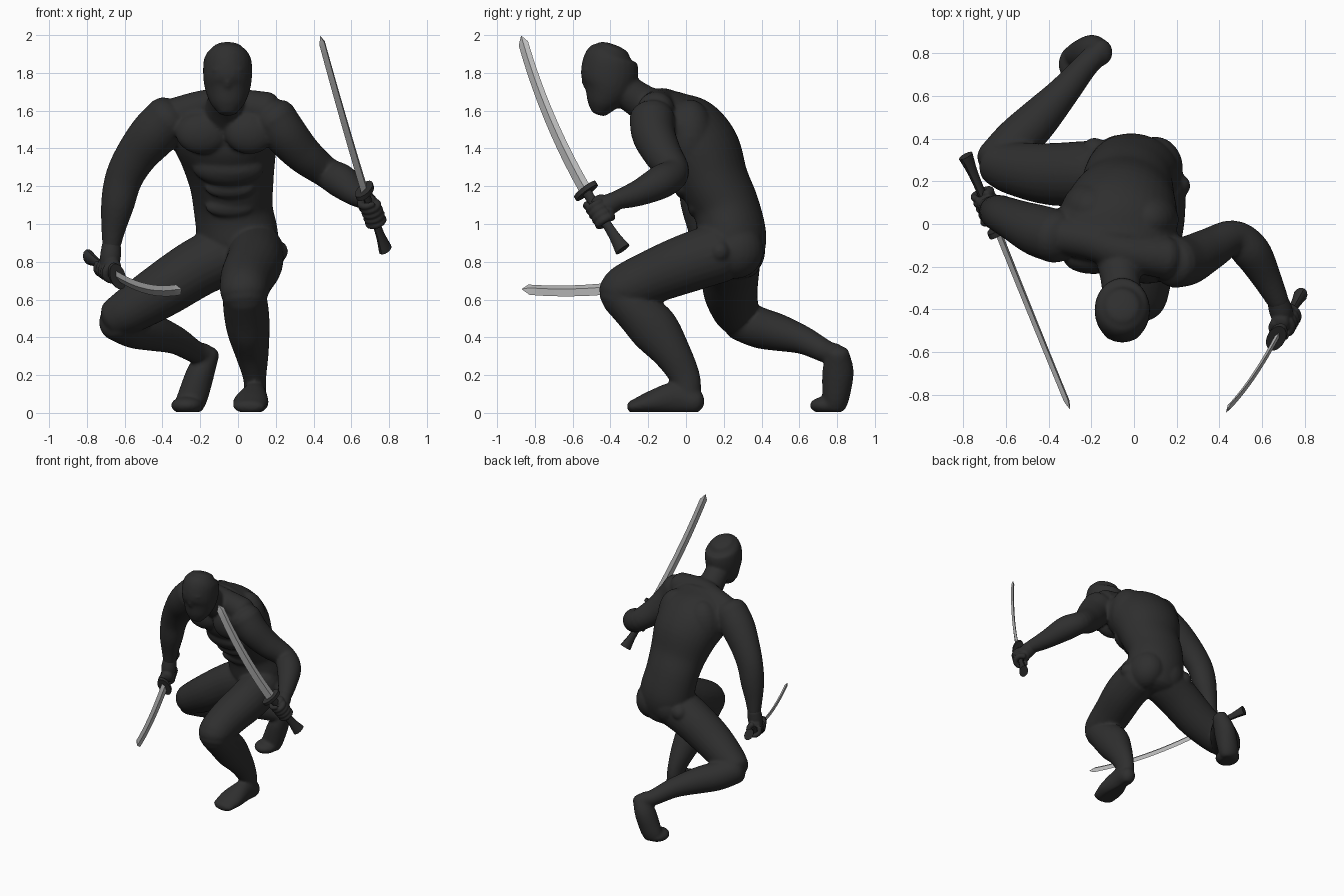
import bpy, bmesh, math
from mathutils import Vector, Matrix

if "Cube" in bpy.data.objects:
    bpy.data.objects.remove(bpy.data.objects["Cube"])

def material(name, c):
    m = bpy.data.materials.new(name)
    m.diffuse_color = (c, c, c, 1)
    m.use_nodes = True
    m.node_tree.nodes["Principled BSDF"].inputs["Base Color"].default_value = m.diffuse_color
    return m

BLACK = material("matte black", 0.028)
STEEL = material("blade steel", 0.5)

def spline(pts, n):
    """Catmull-Rom through points of any dimension."""
    p = [Vector(q) for q in pts]
    p = [2 * p[0] - p[1]] + p + [2 * p[-1] - p[-2]]
    out = []
    for i in range(1, len(p) - 2):
        a, b, c, d = p[i - 1:i + 3]
        for k in range(n):
            t = k / n
            out.append(0.5 * (2 * b + (c - a) * t + (2 * a - 5 * b + 4 * c - d) * t * t
                              + (3 * b - a - 3 * c + d) * t ** 3))
    return out + [p[-2]]

def loft(bm, rings):
    vs = [[bm.verts.new(q) for q in r] for r in rings]
    n = len(vs[0])
    for a, b in zip(vs, vs[1:]):
        for i in range(n):
            bm.faces.new((a[i], a[(i + 1) % n], b[(i + 1) % n], b[i]))
    bm.faces.new(vs[0][::-1])
    bm.faces.new(vs[-1])

def tube(bm, pts, side=(1, 0, 0), cap=0.7, sides=24, steps=5):
    """Rounded tube through (x, y, z, r) or (x, y, z, r_side, r_other)."""
    pts = [tuple(p) if len(p) == 5 else tuple(p) + (p[3],) for p in pts]
    s = spline(pts, steps)
    pos = [Vector(v[:3]) for v in s]
    rings = []

    def ring(c, t, rx, ry):
        u = Vector(side)
        u = (u - u.dot(t) * t).normalized()
        w = t.cross(u)
        return [c + u * rx * math.cos(a) + w * ry * math.sin(a)
                for a in (2 * math.pi * i / sides for i in range(sides))]

    for i, v in enumerate(s):
        t = (pos[min(i + 1, len(s) - 1)] - pos[max(i - 1, 0)]).normalized()
        end = -1 if i == 0 else 1 if i == len(s) - 1 else 0
        angs = [0] if not end or not cap else [0, 25, 45, 65, 80, 89]
        if end < 0:
            angs = angs[::-1]
        for a in map(math.radians, angs):
            off = t * end * min(v[3], v[4]) * cap * math.sin(a)
            rings.append(ring(pos[i] + off, t, v[3] * math.cos(a), v[4] * math.cos(a)))
    loft(bm, rings)

def ball(bm, c, r):
    r = (r, r, r) if isinstance(r, (int, float)) else r
    bmesh.ops.create_uvsphere(bm, u_segments=24, v_segments=14, radius=1,
                              matrix=Matrix.Translation(c) @ Matrix.Diagonal((*r, 1)))

def finish(bm, name, mat, voxel=0, smooth=0):
    bmesh.ops.recalc_face_normals(bm, faces=bm.faces)
    me = bpy.data.meshes.new(name)
    bm.to_mesh(me)
    bm.free()
    ob = bpy.data.objects.new(name, me)
    bpy.context.collection.objects.link(ob)
    me.materials.append(mat)
    bpy.ops.object.select_all(action='DESELECT')
    ob.select_set(True)
    bpy.context.view_layer.objects.active = ob
    if voxel:
        m = ob.modifiers.new("fuse", 'REMESH')
        m.mode, m.voxel_size = 'VOXEL', voxel
        m = ob.modifiers.new("soften", 'SMOOTH')
        m.factor, m.iterations = 0.5, smooth
        bpy.ops.object.convert(target='MESH')
        for v in ob.data.vertices:          # flat soles on the ground
            v.co.z = max(v.co.z, 0.004)
        bpy.ops.object.shade_smooth()
    else:
        bpy.ops.object.shade_smooth_by_angle(angle=math.radians(35))
    return ob

# ---- body: all muscles fused into one skin
b = bmesh.new()
tube(b, [(0.01, .24, .78, .19, .15), (0, .245, .92, .215, .18), (-.025, .215, 1.08, .21, .175),
         (-.035, .15, 1.22, .225, .185), (-.055, .075, 1.38, .26, .215), (-.08, -.02, 1.5, .285, .205),
         (-.085, -.11, 1.59, .25, .14)], side=(1, -.15, 0), cap=.5, sides=36)
for c, r in [((-.19, -.165, 1.48), (.14, .07, .11)), ((.06, -.21, 1.48), (.13, .07, .11)),  # chest
             ((.1, .26, .86), (.13, .15, .15)), ((-.06, .28, .86), (.14, .14, .15)),        # seat
             ((-.2, .07, 1.46), (.14, .13, .2)), ((.07, .02, 1.46), (.14, .13, .2)),        # back
             ((-.05, -.05, 1.3), (.19, .09, .1)),                                           # ribs
             ((.205, .18, .855), (.06, .055, .058)), ((-.185, .345, .85), .06)]:            # hip pads
    ball(b, c, r)
for z, y in ((1.29, -.1), (1.19, -.02), (1.09, .05)):                                       # stomach
    ball(b, (-.045, y, z), (.13, .04, .055))
# neck and sloping shoulders
tube(b, [(-.075, -.12, 1.57, .12), (-.065, -.24, 1.65, .095), (-.055, -.36, 1.73, .09)])
tube(b, [(-.36, -.05, 1.57, .09), (-.2, -.08, 1.615, .09), (-.07, -.13, 1.635, .085),
         (.06, -.15, 1.62, .09), (.15, -.16, 1.6, .1)], side=(0, 1, 0))
# head with brow and nose
tube(b, [(-.055, -.46, 1.59, .05, .045), (-.055, -.445, 1.64, .09, .085), (-.055, -.415, 1.72, .121, .133),
         (-.055, -.405, 1.80, .13, .152), (-.055, -.4, 1.88, .123, .138), (-.055, -.385, 1.925, .085, .09)],
     cap=.3)
ball(b, (-.055, -.53, 1.755), (.022, .022, .04))
ball(b, (-.055, -.515, 1.815), (.085, .04, .022))
# arms
tube(b, [(-.36, -.06, 1.56, .13, .125), (-.45, -.03, 1.47, .128, .12), (-.54, .01, 1.36, .112, .1),
         (-.605, .04, 1.24, .1, .088), (-.638, .055, 1.1, .088, .082), (-.66, .07, .97, .064, .06),
         (-.67, .08, .88, .048)])
tube(b, [(.19, -.18, 1.56, .12), (.255, -.17, 1.47, .115), (.35, -.12, 1.365, .1), (.465, -.065, 1.275, .083),
         (.55, -.13, 1.225, .09), (.62, -.25, 1.165, .07), (.68, -.37, 1.125, .05)], side=(0, 0, 1))
# planted leg
tube(b, [(.095, .18, .85, .15, .16), (.085, 0, .79, .15, .155), (.05, -.18, .72, .142), (.033, -.32, .655, .13),
         (.033, -.345, .61, .118)], side=(1, 0, 0))
tube(b, [(.033, -.345, .63, .115), (.043, -.26, .54, .12), (.055, -.165, .44, .113, .13),
         (.075, -.07, .31, .088, .1), (.088, -.005, .19, .062, .08), (.09, .01, .1, .058, .07)])
tube(b, [(.098, .04, .06, .058, .065), (.09, -.05, .08, .065, .085), (.07, -.17, .058, .093, .065),
         (.058, -.275, .034, .085, .037)], cap=1)
# kneeling leg
tube(b, [(-.07, .24, .84, .16), (-.22, .235, .765, .155), (-.4, .235, .65, .145), (-.56, .26, .55, .125),
         (-.64, .285, .505, .108)], side=(0, 1, 0))
tube(b, [(-.64, .29, .49, .108), (-.55, .39, .45, .108), (-.45, .49, .425, .098), (-.33, .62, .385, .075),
         (-.23, .74, .325, .06), (-.18, .79, .31, .058)], side=(0, 0, 1))
tube(b, [(-.15, .805, .315, .053, .06), (-.195, .805, .22, .073, .083), (-.235, .795, .1, .08, .074),
         (-.255, .79, .05, .078, .064)])
ball(b, (-.27, .75, .04), (.085, .095, .048))
finish(b, "body", BLACK, voxel=.011, smooth=4)

# ---- swords and the hands that grip them
def sword(label, guard, tip, pommel, bulge, edge, wrist, grip):
    guard, tip, pommel, bulge, edge, wrist = map(Vector, (guard, tip, pommel, bulge, edge, wrist))
    # curved blade with a diamond section
    b = bmesh.new()
    ctrl = (guard + tip) / 2 + bulge * 2
    rings = []
    for i in range(17):
        t = i / 15 * .955 if i < 16 else 1
        c = guard * (1 - t) ** 2 + ctrl * 2 * t * (1 - t) + tip * t * t
        d = ((ctrl - guard) * (1 - t) + (tip - ctrl) * t).normalized()
        w = (edge - edge.dot(d) * d).normalized()
        n = d.cross(w)
        h, k = (.036 - .006 * t, .011) if i < 16 else (.002, .001)
        rings.append([c + w * h, c + n * k - w * h * .2, c - w * h, c - n * k - w * h * .2])
    loft(b, rings)
    finish(b, label + "_blade", STEEL)
    # guard plate and flared handle
    ax = (pommel - guard).normalized()
    b = bmesh.new()
    g0, g1 = guard - ax * .013, guard + ax * .013
    tube(b, [(*g0, .075, .042), (*g1, .075, .042)], side=edge, cap=0, steps=1)
    h = [(*guard.lerp(pommel, t), r, r * .7) for t, r in ((0, .028), (.4, .026), (.75, .03), (1, .046))]
    tube(b, h, side=edge, cap=0, sides=12, steps=3)
    finish(b, label + "_handle", BLACK)
    # fist: palm, four curled fingers, thumb
    b = bmesh.new()
    c = guard.lerp(pommel, grip)
    u = wrist - c
    u = (u - u.dot(ax) * ax).normalized()
    v = ax.cross(u)
    tube(b, [(*wrist, .05), (*wrist.lerp(c + u * .03, .55), .055), (*(c + u * .025), .05)],
         side=ax, cap=.6)
    tube(b, [(*(c + u * .03 + ax * s), .046) for s in (-.045, 0, .045)], side=u, cap=.6)
    for i in range(5):
        o = c + ax * (i * .032 - .055)
        span = (20, 290) if i else (-30, -200)
        arc = []
        for k in range(7):
            a = math.radians(span[0] + (span[1] - span[0]) * k / 6)
            arc.append((*(o + (u * math.cos(a) + v * math.sin(a)) * .042), .022 - .001 * k))
        tube(b, arc, side=ax, sides=12, steps=2)
    finish(b, label + "_hand", BLACK, voxel=.006, smooth=2)

sword("raised", (.67, -.53, 1.175), (.435, -.872, 1.995), (.78, -.335, .865), (0, -.026, -.011),
      (-.45, -.8, -.45), (.675, -.36, 1.128), .33)
sword("lowered", (-.64, -.03, .725), (-.3, -.868, .655), (-.79, .32, .825), (0, -.004, -.036),
      (.4, .15, -.9), (-.67, .08, .89), .3)
